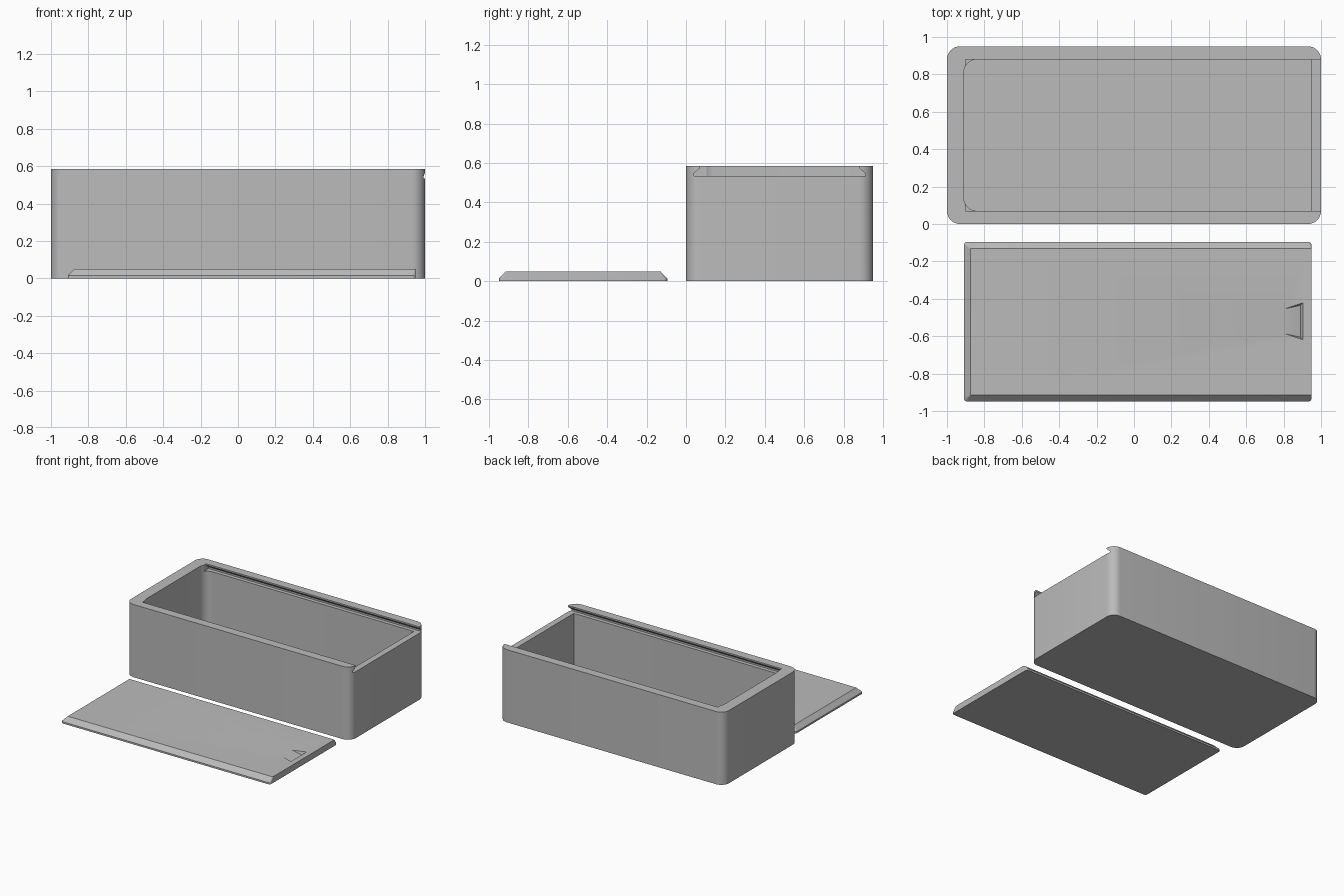
import bpy
import bmesh
from math import cos, sin, pi, radians

if "Cube" in bpy.data.objects:
    bpy.data.objects.remove(bpy.data.objects["Cube"], do_unlink=True)

grey = bpy.data.materials.new("plain grey")
grey.use_nodes = True
colour = (0.5, 0.5, 0.5, 1)
grey.diffuse_color = colour
grey.node_tree.nodes["Principled BSDF"].inputs["Base Color"].default_value = colour


def outline(x0, x1, y0, y1, r_left, r_right, steps=8):
    """Rounded rectangle, counter-clockwise, with its own radius at each end."""
    corners = [(x1, y1, -1, -1, r_right), (x0, y1, 1, -1, r_left),
               (x0, y0, 1, 1, r_left), (x1, y0, -1, 1, r_right)]
    points = []
    for i, (x, y, sx, sy, r) in enumerate(corners):
        if r == 0:
            points.append((x, y))
            continue
        for k in range(steps + 1):
            a = pi / 2 * (i + k / steps)
            points.append((x + sx * r + r * cos(a), y + sy * r + r * sin(a)))
    return points


def finish(bm, name):
    bmesh.ops.recalc_face_normals(bm, faces=bm.faces)
    mesh = bpy.data.meshes.new(name)
    bm.to_mesh(mesh)
    bm.free()
    mesh.materials.append(grey)
    obj = bpy.data.objects.new(name, mesh)
    bpy.context.collection.objects.link(obj)
    return obj


def loft(name, rings):
    """Closed solid through rings of equal length."""
    bm = bmesh.new()
    loops = [[bm.verts.new(p) for p in ring] for ring in rings]
    n = len(loops[0])
    for a, b in zip(loops, loops[1:]):
        for i in range(n):
            j = (i + 1) % n
            bm.faces.new((a[i], a[j], b[j], b[i]))
    bm.faces.new(loops[0][::-1])
    bm.faces.new(loops[-1])
    return finish(bm, name)


def at_height(points, z):
    return [(x, y, z) for x, y in points]


def cut(obj, cutter):
    mod = obj.modifiers.new("cut", 'BOOLEAN')
    mod.operation = 'DIFFERENCE'
    mod.solver = 'EXACT'
    mod.object = cutter
    bpy.context.view_layer.objects.active = obj
    bpy.ops.object.modifier_apply(modifier=mod.name)
    bpy.data.objects.remove(cutter, do_unlink=True)


# Box body, hollowed out with rounded corners at the closed end
HEIGHT, DEPTH, RIM = 0.585, 0.95, 0.535
body = outline(-1, 1, 0, DEPTH, 0.07, 0.07)
box = loft("box", [at_height(body, 0), at_height(body, HEIGHT)])
hollow = outline(-0.91, 0.95, 0.07, 0.88, 0.07, 0)
cut(box, loft("cavity_cutter", [at_height(hollow, 0.05), at_height(hollow, 0.7)]))

# Dovetail slot for the lid, open at the +x end
half = [(0.04, RIM), (0.04, 0.548), (0.0705, 0.574), (0.0705, 0.7)]
section = half + [(DEPTH - y, z) for y, z in reversed(half)]
cut(box, loft("slot_cutter", [[(x, y, z) for y, z in section] for x in (-0.9, 1.1)]))

# Sliding lid with three bevelled edges
base = outline(-0.91, 0.95, -0.95, -0.095, 0.02, 0.02)
top = outline(-0.875, 0.95, -0.915, -0.13, 0.003, 0.01)
lid = loft("lid", [at_height(base, 0), at_height(base, 0.014), at_height(top, 0.05)])

# Thumb notch, a ramp that deepens towards the open end
bm = bmesh.new()
for x, w, z in ((0.8, 0.065, 0.051), (0.905, 0.1, 0.051), (0.89, 0.085, 0.02)):
    for side in (-1, 1):
        bm.verts.new((x, -0.52 + side * w, z))
bmesh.ops.convex_hull(bm, input=bm.verts)
cut(lid, finish(bm, "notch_cutter"))

# Smooth the rounded corners, keep the other edges crisp
for obj in (box, lid):
    bpy.ops.object.select_all(action='DESELECT')
    obj.select_set(True)
    bpy.context.view_layer.objects.active = obj
    bpy.ops.object.shade_smooth_by_angle(angle=radians(25))
